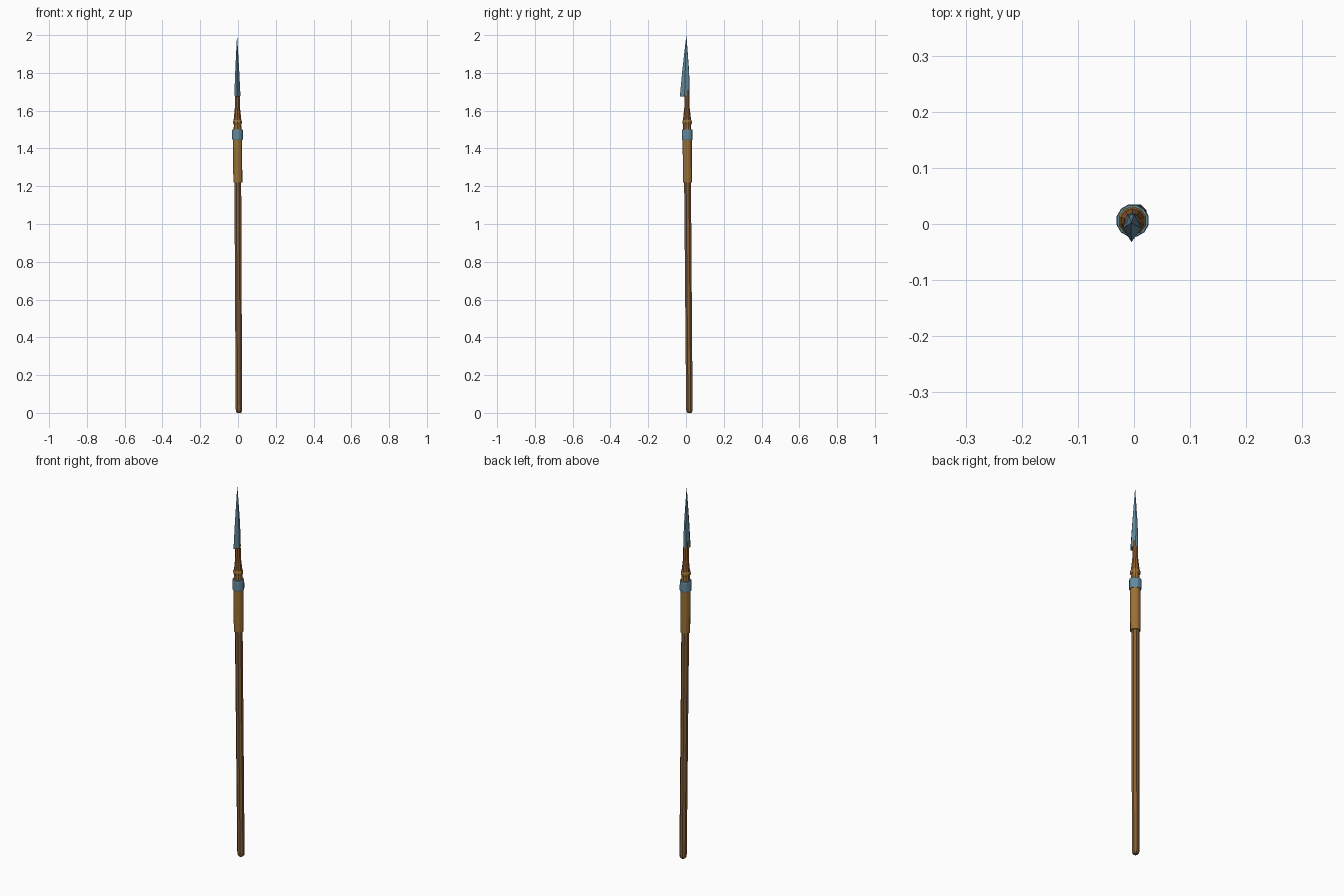
import bpy, bmesh, math

if "Cube" in bpy.data.objects:
    bpy.data.objects.remove(bpy.data.objects["Cube"])


def material(name, color):
    m = bpy.data.materials.new(name)
    m.diffuse_color = (*color, 1)
    m.use_nodes = True
    m.node_tree.nodes["Principled BSDF"].inputs["Base Color"].default_value = m.diffuse_color
    return m


WOOD = material("shaft wood", (0.235, 0.115, 0.042))
WRAP = material("tan leather", (0.33, 0.165, 0.035))
NECK = material("brown leather", (0.26, 0.105, 0.03))
STEEL = material("blue steel", (0.13, 0.26, 0.34))


def axis(z):
    """The whole spear leans slightly; this is its centre line."""
    return 0.005 - 0.005 * z, 0.018 - 0.008 * z


def loft(name, sections, mat):
    """Bridge rings of equal point count, given as lists of 3D points."""
    bm = bmesh.new()
    rings = [[bm.verts.new(p) for p in s] for s in sections]
    n = len(rings[0])
    for a, b in zip(rings, rings[1:]):
        for i in range(n):
            j = (i + 1) % n
            bm.faces.new((a[i], a[j], b[j], b[i]))
    bm.faces.new(rings[0][::-1])
    bm.faces.new(rings[-1])
    bmesh.ops.recalc_face_normals(bm, faces=bm.faces)
    me = bpy.data.meshes.new(name)
    bm.to_mesh(me)
    bm.free()
    me.materials.append(mat)
    ob = bpy.data.objects.new(name, me)
    bpy.context.collection.objects.link(ob)
    return ob


def turned(name, profile, sides, mat):
    """Faceted turned part from (radius, z) pairs around the leaning axis."""
    sections = []
    for r, z in profile:
        cx, cy = axis(z)
        sections.append([(cx + r * math.cos(2 * math.pi * (i + .5) / sides),
                          cy + r * math.sin(2 * math.pi * (i + .5) / sides), z)
                         for i in range(sides)])
    return loft(name, sections, mat)


# wooden pole with a rounded butt
turned("shaft", [(.011, 0), (.017, .008), (.0185, .022), (.0195, 1.24)], 8, WOOD)

# leather grip and the metal band above it
turned("grip_wrap", [(.0245, 1.22), (.0255, 1.46)], 12, WRAP)
turned("metal_band", [(.028, 1.445), (.0295, 1.45), (.0295, 1.495), (.028, 1.5)], 12, STEEL)

# socket: collar, raised ring and tapered sleeve
turned("collar", [(.0215, 1.49), (.0205, 1.535)], 10, WRAP)
turned("collar_ring", [(.022, 1.528), (.0255, 1.534), (.0255, 1.542), (.022, 1.55)], 10, WRAP)
turned("socket_taper", [(.022, 1.545), (.0145, 1.615)], 10, NECK)
turned("neck", [(.0145, 1.61), (.0135, 1.71)], 8, NECK)

# kite-section blade with its cutting edge to the front, tapering to a point
blade = []
for z, s in ((1.675, 1), (1.80, .66), (1.90, .34), (1.998, .006)):
    cx, cy = axis(z)
    back = .014 * min(1, s * 1.45)      # the back edge bulges a little
    blade.append([(cx - .001, cy - .037 * s, z), (cx + .0165 * s, cy - .012 * s, z + .002),
                  (cx + .008 * s, cy + back * .9, z + .002), (cx, cy + back, z + .002),
                  (cx - .008 * s, cy + back * .9, z + .002), (cx - .0165 * s, cy - .012 * s, z + .002)])
loft("blade", blade, STEEL)
